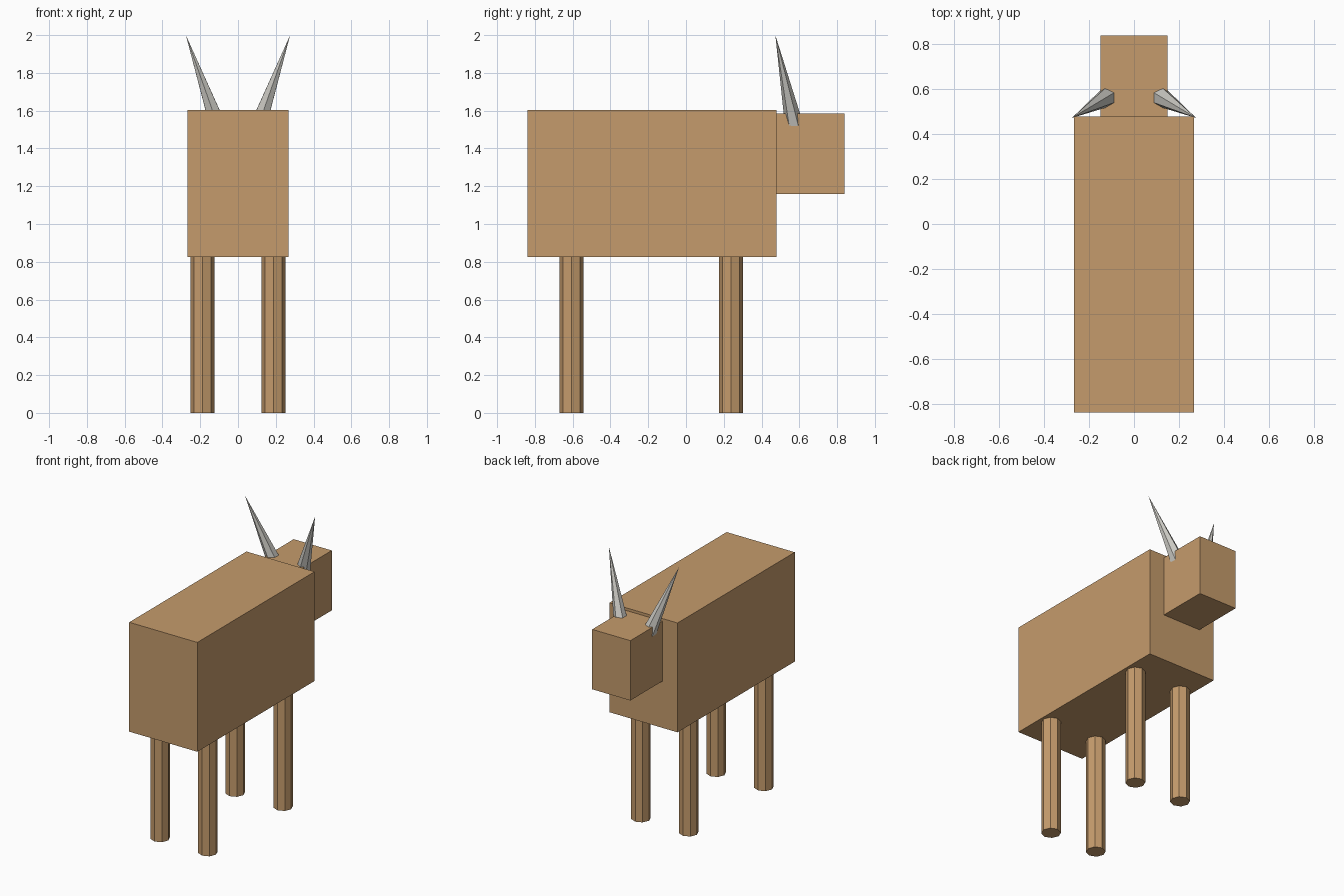
import bpy
import bmesh
import math
from mathutils import Vector, Matrix, Euler

old = bpy.data.objects.get("Cube")
if old:
    bpy.data.objects.remove(old, do_unlink=True)


def make_material(name, rgb):
    mat = bpy.data.materials.new(name)
    mat.use_nodes = True
    color = (*rgb, 1.0)
    mat.diffuse_color = color
    bsdf = next(n for n in mat.node_tree.nodes if n.type == "BSDF_PRINCIPLED")
    bsdf.inputs["Base Color"].default_value = color
    return mat


hide = make_material("tan_hide", (0.56, 0.33, 0.15))
horn = make_material("pale_grey_horn", (0.62, 0.61, 0.57))


def add_object(name, bm, mat):
    mesh = bpy.data.meshes.new(name)
    bm.to_mesh(mesh)
    bm.free()
    mesh.materials.append(mat)
    obj = bpy.data.objects.new(name, mesh)
    bpy.context.collection.objects.link(obj)
    return obj


def add_box(name, low, high, mat):
    low, high = Vector(low), Vector(high)
    bm = bmesh.new()
    bmesh.ops.create_cube(bm, size=1, matrix=Matrix.Diagonal((*(high - low), 1)))
    obj = add_object(name, bm, mat)
    obj.location = (low + high) / 2


def add_cone(name, sides, r_base, r_top, length, mat):
    # The origin sits at the centre of the base
    bm = bmesh.new()
    bmesh.ops.create_cone(bm, cap_ends=True, segments=sides, radius1=r_base,
                          radius2=r_top, depth=length,
                          matrix=Matrix.Translation((0, 0, length / 2)))
    bmesh.ops.remove_doubles(bm, verts=bm.verts, dist=1e-5)
    bmesh.ops.recalc_face_normals(bm, faces=bm.faces)
    return add_object(name, bm, mat)


# Body and head
add_box("body", (-0.268, -0.84, 0.825), (0.268, 0.478, 1.603), hide)
add_box("head", (-0.15, 0.47, 1.158), (0.15, 0.84, 1.584), hide)

# Legs and horns, one pair member per side
horn_base = Vector((0.11, 0.571, 1.53))
horn_tip = Vector((0.276, 0.473, 2.0))
axis = horn_tip - horn_base
tilt_back = math.asin(-axis.y / axis.length)
tilt_out = math.atan2(axis.x, axis.z)

for side_name, side in (("left", 1), ("right", -1)):
    # Eight-sided legs
    for end_name, y in (("head_end", 0.238), ("tail_end", -0.607)):
        leg = add_cone(f"{end_name}_leg_{side_name}", 8, 0.064, 0.064, 0.84, hide)
        leg.location = (side * 0.188, y, 0)

    # Six-sided pointed horns leaning outwards and over the body
    spike = add_cone(f"horn_{side_name}", 6, 0.048, 0, axis.length, horn)
    spike.location = (side * horn_base.x, horn_base.y, horn_base.z)
    # Hexagon corners point along the length of the body
    spike.rotation_euler = Euler((tilt_back, side * tilt_out, 0))
